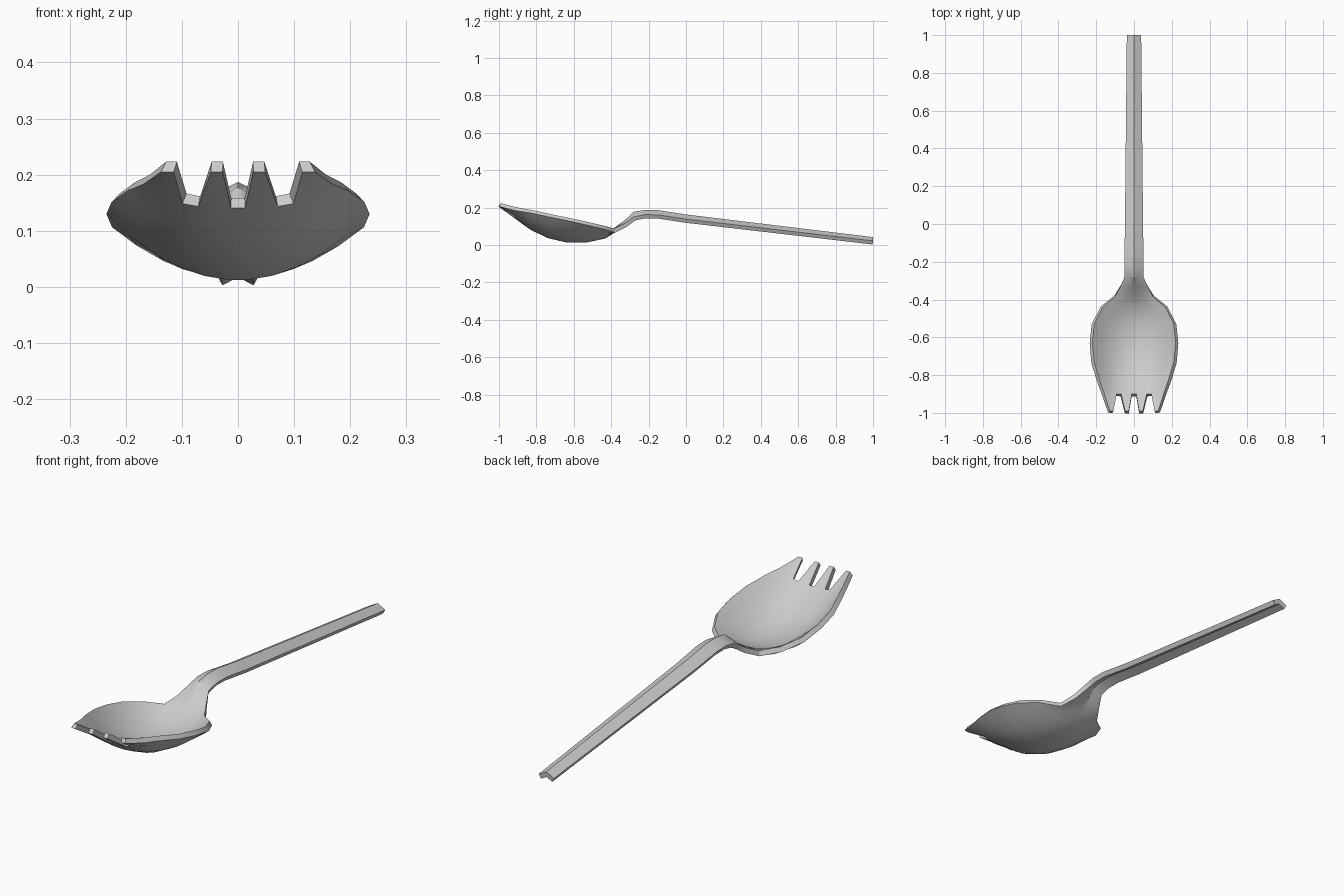
import bpy, bmesh, math

if "Cube" in bpy.data.objects:
    bpy.data.objects.remove(bpy.data.objects["Cube"])

# Column positions across the sheet (fraction of half width); tine gaps fall on these
HALF = [0.076, 0.25, 0.43, 0.585, 0.8, 1.0]
COLS = [-t for t in reversed(HALF)] + [0.0] + HALF

# Stations along y: (y, half width, centre height, edge height, section power)
STATIONS = [
    (-0.90, 0.157, 0.158, 0.200, 3.0),   # tine roots
    (-0.82, 0.184, 0.100, 0.186, 2.4),   # bowl
    (-0.73, 0.211, 0.057, 0.166, 2.1),
    (-0.63, 0.220, 0.034, 0.146, 2.0),
    (-0.53, 0.211, 0.036, 0.124, 2.0),
    (-0.44, 0.165, 0.055, 0.103, 2.0),
    (-0.385, 0.100, 0.090, 0.088, 1.5),  # neck
    (-0.33, 0.072, 0.130, 0.114, 1.2),
    (-0.28, 0.050, 0.177, 0.150, 1.0),   # ridged handle
    (-0.22, 0.050, 0.187, 0.162, 1.0),
    (-0.15, 0.050, 0.186, 0.161, 1.0),
    (0.00, 0.048, 0.163, 0.138, 1.0),
    (1.00, 0.038, 0.042, 0.022, 1.0),
]

# Tines: (first column, last column, tip x start, tip x end) on the right side
TINES = [(7, 9, 0.027, 0.047), (10, 12, 0.109, 0.128)]


def build_sheet():
    bm = bmesh.new()
    rows = []
    for y, w, c, e, p in STATIONS:
        rows.append([bm.verts.new((w * t, y, c + (e - c) * abs(t) ** p)) for t in COLS])
    for a, b in zip(rows, rows[1:]):
        for i in range(len(COLS) - 1):
            bm.faces.new((a[i], a[i + 1], b[i + 1], b[i]))
    # four tines, mirrored left and right
    for first, last, x0, x1 in TINES:
        for side in (1, -1):
            root = [rows[0][6 + side * (i - 6)] for i in range(first, last + 1)]
            n = len(root) - 1
            tip = [bm.verts.new((side * (x0 + (x1 - x0) * k / n), -0.99, 0.223))
                   for k in range(n + 1)]
            for k in range(n):
                f = (tip[k], tip[k + 1], root[k + 1], root[k])
                bm.faces.new(f if side == 1 else f[::-1])
    me = bpy.data.meshes.new("spork")
    bm.to_mesh(me)
    bm.free()
    ob = bpy.data.objects.new("spork", me)
    bpy.context.collection.objects.link(ob)
    return ob


# Continuous sheet of bowl, tines, neck and handle, given an even thickness downward
spork = build_sheet()
solid = spork.modifiers.new("thickness", "SOLIDIFY")
solid.thickness = 0.022
solid.offset = -1
solid.use_even_offset = True

bpy.context.view_layer.objects.active = spork
spork.select_set(True)
bpy.ops.object.modifier_apply(modifier=solid.name)
bpy.ops.object.shade_smooth_by_angle(angle=math.radians(30))
